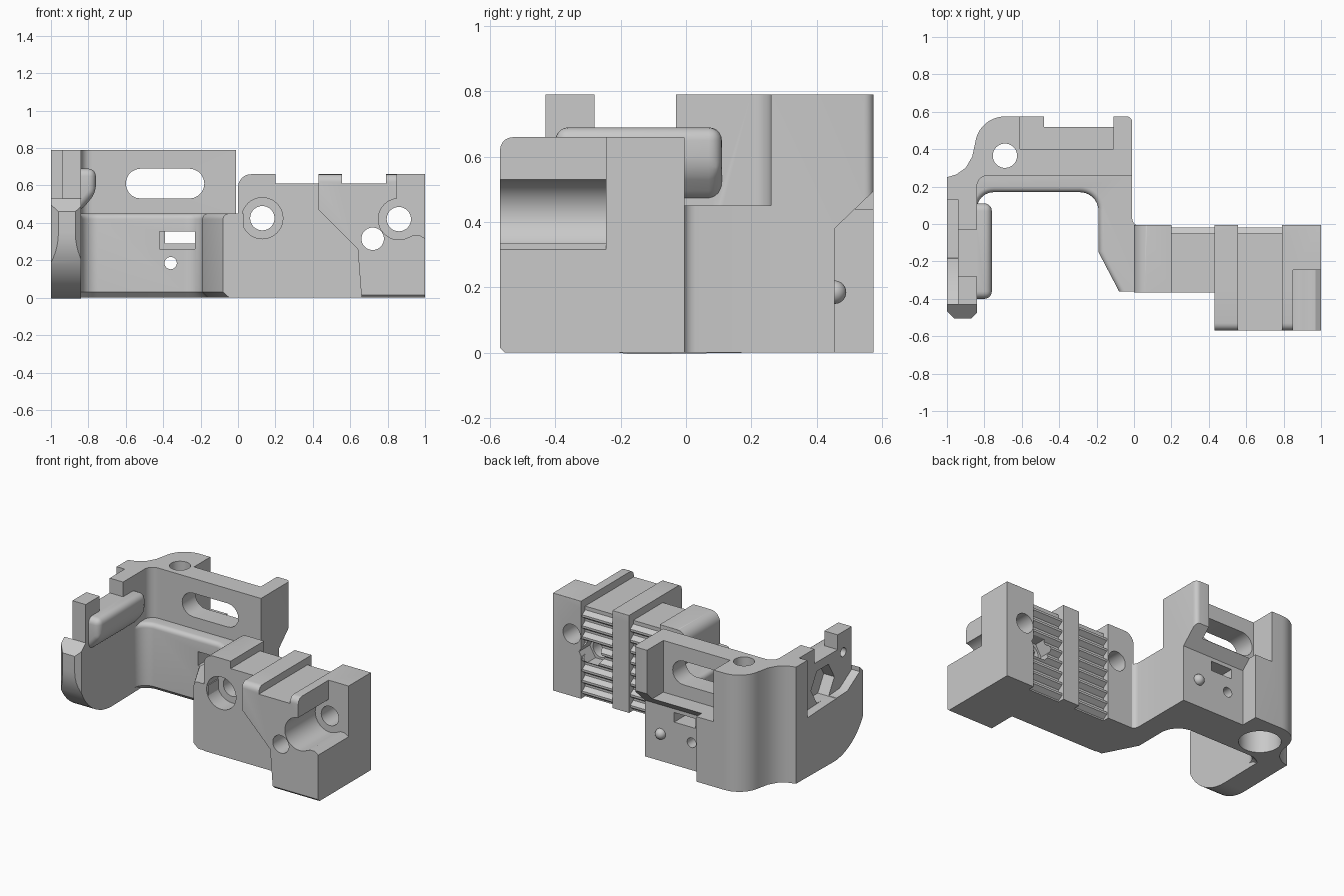
import bpy, bmesh, math

if "Cube" in bpy.data.objects:
    bpy.data.objects.remove(bpy.data.objects["Cube"])

grey = bpy.data.materials.new("matte_grey")
grey.use_nodes = True
GREY = (0.585, 0.585, 0.585, 1)
grey.diffuse_color = GREY
grey.node_tree.nodes["Principled BSDF"].inputs["Base Color"].default_value = GREY


def arc(cx, cy, r, start, end, n=10):
    steps = [math.radians(start + (end - start) * i / n) for i in range(n + 1)]
    return [(cx + r * math.cos(t), cy + r * math.sin(t)) for t in steps]


def ring(cx, cy, r, n=40):
    return arc(cx, cy, r, 0, 360, n)[:-1]


def rect(a0, a1, b0, b1):
    return [(a0, b0), (a1, b0), (a1, b1), (a0, b1)]


def prism(name, axis, outline, lo, hi):
    """Extrude an outline along an axis; outline is in the other two axes."""
    place = {"x": lambda a, b, h: (h, a, b),
             "y": lambda a, b, h: (a, h, b),
             "z": lambda a, b, h: (a, b, h)}[axis]
    bm = bmesh.new()
    bottom = [bm.verts.new(place(a, b, lo)) for a, b in outline]
    top = [bm.verts.new(place(a, b, hi)) for a, b in outline]
    bm.faces.new(bottom[::-1])
    bm.faces.new(top)
    for i in range(len(outline)):
        j = (i + 1) % len(outline)
        bm.faces.new((bottom[i], bottom[j], top[j], top[i]))
    # Faces wind consistently; turn the whole solid outward if needed
    if bm.calc_volume(signed=True) < 0:
        bmesh.ops.reverse_faces(bm, faces=bm.faces[:])
    mesh = bpy.data.meshes.new(name)
    bm.to_mesh(mesh)
    bm.free()
    mesh.materials.append(grey)
    obj = bpy.data.objects.new(name, mesh)
    bpy.context.collection.objects.link(obj)
    return obj


def soften(obj, test, r, segments=5):
    """Round the edges whose two ends both pass the test."""
    bm = bmesh.new()
    bm.from_mesh(obj.data)
    edges = [e for e in bm.edges if all(test(v.co) for v in e.verts)]
    bmesh.ops.bevel(bm, geom=edges, offset=r, segments=segments,
                    profile=0.5, affect='EDGES', clamp_overlap=True)
    bm.to_mesh(obj.data)
    bm.free()


def combine(obj, other, operation):
    mod = obj.modifiers.new("join", 'BOOLEAN')
    mod.operation, mod.solver, mod.object = operation, 'EXACT', other
    bpy.context.view_layer.objects.active = obj
    bpy.ops.object.modifier_apply(modifier=mod.name)
    bpy.data.objects.remove(other)


def add(obj, other):
    combine(obj, other, 'UNION')


def cut(obj, axis, outline, lo, hi):
    combine(obj, prism("cutter", axis, outline, lo, hi), 'DIFFERENCE')


# Rear wall with its rounded screw column
column = [(-1, .25), (-.95, .265), (-.9, .3), (-.865, .36)]
column += arc(-.69, .415, .16, 172, 90)
wall = prism("bracket_frame", "z",
             [(-1, -.03)] + column + arc(-.04, .545, .03, 90, 0, 5)
             + [(-.01, .26)] + arc(-.78, .2, .06, 90, 180) + [(-.84, -.03)],
             0, .79)
# Lower back face steps in under a sloped lip
cut(wall, "x", [(.455, -.1), (.455, .38), (.57, .49), (.7, .615), (.7, -.1)],
    -.48, .1)
# Pocket behind the top rail
cut(wall, "z", rect(-.61, -.11, .4, .7), .44, .9)

# Low ledge and the link leading to the clamp block
ledge = prism("ledge", "z",
              [(-.9, 0), (-.84, 0)] + arc(-.75, .08, .09, 180, 90)
              + arc(-.29, .07, .1, 90, 0)
              + [(-.19, -.15), (-.08, -.36), (.03, -.36), (.03, -.01)]
              + arc(.03, .03, .04, 270, 180, 5)[1:] + [(-.01, .3), (-.9, .3)],
              0, .45)


def inner_edge(height):
    return lambda v: (-.85 < v.x < -.05 and v.y < .25
                      and abs(v.z - height) < .001)


soften(ledge, inner_edge(.45), .03)
soften(ledge, inner_edge(0), .03, 1)
add(wall, ledge)

# Side arm with a rounded toe and two upright tabs
arm = prism("arm", "x",
            [(.2, 0)] + arc(-.15, .35, .355, 270, 180, 16)
            + [(-.505, .46), (-.43, .53), (-.43, .79), (-.28, .79), (-.28, .69),
               (-.03, .69), (-.03, .79), (.2, .79)], -1, -.84)
cut(arm, "z", [(-1.1, -.6), (-1.1, -.38), (-1, -.465), (-.96, -.505),
               (-.96, -.6)], -.1, 1)
cut(arm, "z", [(-.8, -.6), (-.8, -.44), (-.84, -.475), (-.87, -.505),
               (-.87, -.6)], -.1, 1)
add(wall, arm)

# Cushion on the inside of the arm
pad = prism("pad", "y", [(-.92, .69), (-.76, .69), (-.76, .56), (-.84, .465),
                         (-.92, .465)], -.4, .11)
soften(pad, lambda v: True, .04)
add(wall, pad)

# Outer recess of the arm, nut seat and small holes
cut(wall, "x", [(-.43, .9), (-.43, .5), (-.3, .42), (.13, .4), (.13, .9)],
    -1.1, -.94)
cut(wall, "x", ring(-.12, .52, .125, 6), -1, -.86)
for y, z in ((-.34, .65), (.08, .63)):
    cut(wall, "x", ring(y, z, .03, 20), -1, -.89)

# Vertical screw hole with a wide pocket below
cut(wall, "z", ring(-.69, .365, .065), -.1, .9)
cut(wall, "z", ring(-.69, .365, .13), -.1, .2)
# Long slot, stepped window and pin hole through the wall
cut(wall, "y", arc(-.26, .61, .08, -90, 90) + arc(-.52, .61, .08, 90, 270), .1, .7)
cut(wall, "y", rect(-.42, -.23, .26, .355), .1, .3)
cut(wall, "y", rect(-.39, -.23, .29, .355), .25, .7)
cut(wall, "y", ring(-.36, .185, .033, 24), .1, .7)

# Clamp block
top = [(1, .66), (.79, .66), (.79, .61), (.555, .61), (.555, .66), (.43, .66)]
block = prism("clamp_block", "y",
              [(0, 0), (1, 0)] + top
              + [(.43, .61), (.2, .61), (.2, .66)]
              + arc(.07, .59, .07, 90, 180, 8), -.365, -.005)
soften(block, lambda v: v.z > .6595 and v.y > -.1, .03)
jaw = prism("jaw", "y", top + [(.43, .47), (.64, .26), (.66, 0), (1, 0)],
            -.57, -.3)
soften(jaw, lambda v: v.z > .6595 and v.y < -.5, .04)
soften(jaw, lambda v: v.z < .005 and v.y < -.5, .015, 1)
add(block, jaw)

# Open round channel at the outer front corner
cut(block, "y", arc(.86, .42, .11, 95, 295, 24)
    + [(.94, .335), (.97, .335), (1.01, .31), (1.1, .31), (1.1, .9), (.85, .9)],
    -.7, -.245)
# Screw holes
for x, z, r in ((.13, .425, .065), (.86, .42, .065), (.72, .315, .06)):
    cut(block, "y", ring(x, z, r), -.7, .1)
cut(block, "y", ring(.13, .425, .11), -.7, -.25)

# Gripping teeth on the back of the block
STEP = .59 / 8
for x0, x1 in ((.2, .43), (.555, .79)):
    cut(block, "z", rect(x0, x1, -.05, .1), -.1, .9)
    for i in range(8):
        z = .01 + i * STEP
        add(block, prism("tooth", "x",
                         [(-.07, z), (-.05, z), (-.018, z + STEP * .3),
                          (-.018, z + STEP * .5), (-.05, z + STEP * .8),
                          (-.07, z + STEP * .8)], x0 - .005, x1 + .005))
# Nut seat and screw holes opened through the teeth
cut(block, "y", ring(.72, .315, .085, 6), -.12, .1)
cut(block, "y", ring(.13, .425, .065), -.2, .1)

# Locating pin on the back face
bpy.ops.mesh.primitive_uv_sphere_add(segments=24, ring_count=12, radius=.036,
                                     location=(-.13, .455, .185))
pin = bpy.context.object
pin.name = "locating_pin"
pin.data.materials.append(grey)

for obj in (wall, block, pin):
    bpy.ops.object.select_all(action='DESELECT')
    obj.select_set(True)
    bpy.context.view_layer.objects.active = obj
    bpy.ops.object.shade_smooth_by_angle(angle=math.radians(30))
